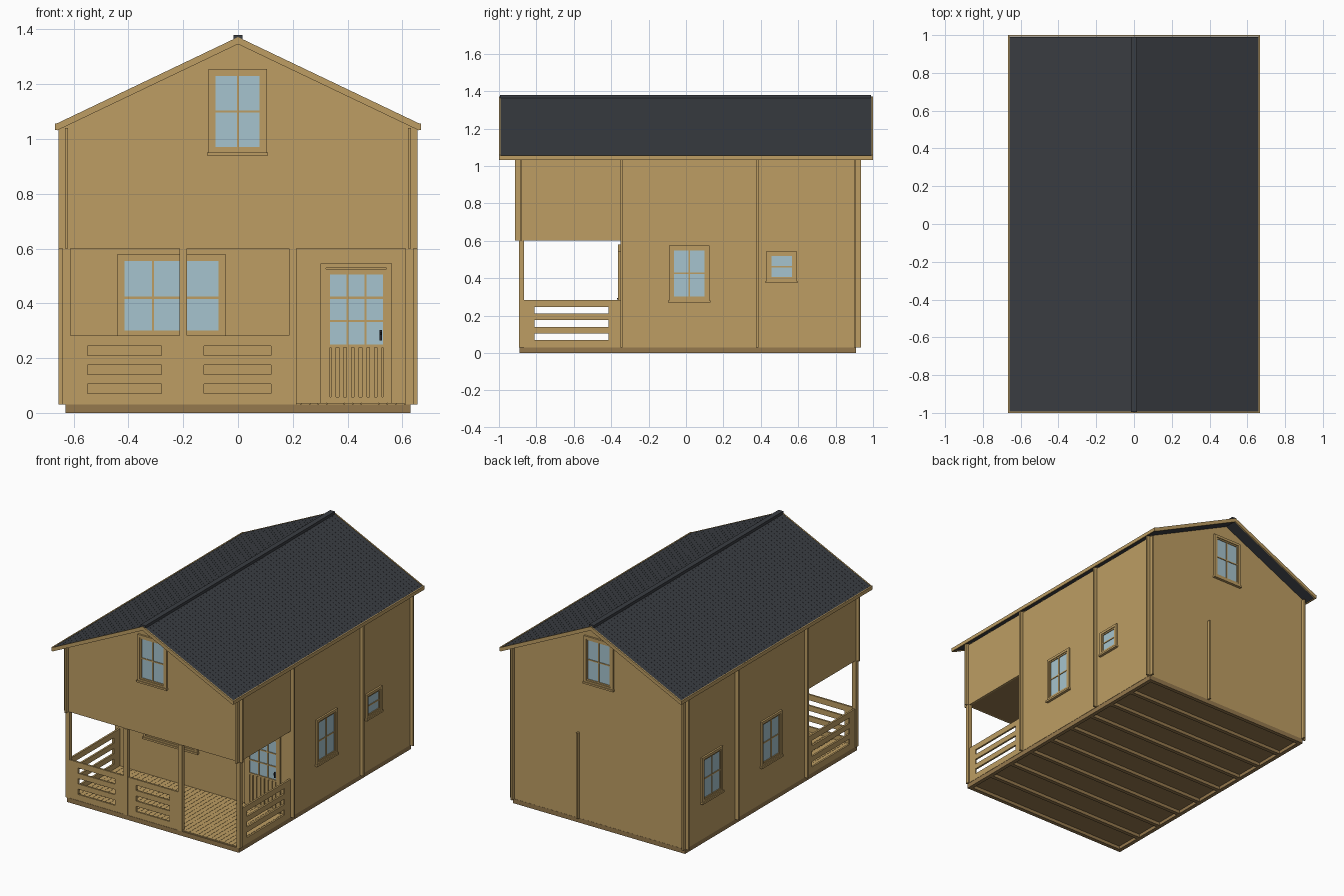
import bpy, bmesh

if "Cube" in bpy.data.objects:
    bpy.data.objects.remove(bpy.data.objects["Cube"])

def material(name, rgb):
    m = bpy.data.materials.new(name)
    m.diffuse_color = (*rgb, 1)
    m.use_nodes = True
    m.node_tree.nodes["Principled BSDF"].inputs["Base Color"].default_value = m.diffuse_color
    return m

WOOD = material("wood", (0.51, 0.34, 0.125))
BASE = material("base_timber", (0.30, 0.19, 0.075))
ROOF = material("roof_felt", (0.042, 0.047, 0.055))
GLASS = material("glass", (0.38, 0.55, 0.62))
METAL = material("dark_metal", (0.02, 0.02, 0.025))

def prisms(name, items, mat):
    """One object from (xz outline, y0, y1) prisms."""
    bm = bmesh.new()
    for pts, y0, y1 in items:
        a = [bm.verts.new((x, y0, z)) for x, z in pts]
        b = [bm.verts.new((x, y1, z)) for x, z in pts]
        bm.faces.new(a)
        bm.faces.new(b[::-1])
        n = len(pts)
        for i in range(n):
            j = (i + 1) % n
            bm.faces.new((a[j], a[i], b[i], b[j]))
    bmesh.ops.recalc_face_normals(bm, faces=bm.faces)
    me = bpy.data.meshes.new(name)
    bm.to_mesh(me)
    bm.free()
    me.materials.append(mat)
    ob = bpy.data.objects.new(name, me)
    bpy.context.collection.objects.link(ob)
    return ob

def boxes(name, items, mat):
    """One object from (x0, x1, y0, y1, z0, z1) boxes."""
    return prisms(name, [([(x0, z0), (x1, z0), (x1, z1), (x0, z1)], y0, y1)
                         for x0, x1, y0, y1, z0, z1 in items], mat)

RIDGE, SLOPE = 1.37, 0.477

def chevron(half, drop, thick):
    top = [(x, RIDGE - drop - SLOPE * abs(x)) for x in (-half, 0, half)]
    return top + [(x, z - thick) for x, z in reversed(top)]

def on_wall(axis, sign, plane, u0, u1, d0, d1, z0, z1):
    a, b = sorted((plane + sign * d0, plane + sign * d1))
    return (u0, u1, a, b, z0, z1) if axis == 'y' else (a, b, u0, u1, z0, z1)

def frame(place, u0, u1, z0, z1, w, d):
    return [place(u0, u0 + w, 0, d, z0, z1), place(u1 - w, u1, 0, d, z0, z1),
            place(u0 + w, u1 - w, 0, d, z0, z0 + w), place(u0 + w, u1 - w, 0, d, z1 - w, z1)]

def window(name, axis, sign, plane, u0, u1, z0, z1, vbars, hbars, sill=True):
    place = lambda *a: on_wall(axis, sign, plane, *a)
    bits = frame(place, u0, u1, z0, z1, 0.017, 0.012)
    bits += frame(place, u0 + 0.016, u1 - 0.016, z0 + 0.016, z1 - 0.016, 0.01, 0.007)
    bits += [place(u - 0.004, u + 0.004, 0, 0.006, z0 + 0.02, z1 - 0.02) for u in vbars]
    bits += [place(u0 + 0.02, u1 - 0.02, 0, 0.006, z - 0.004, z + 0.004) for z in hbars]
    if sill:
        bits.append(place(u0 - 0.005, u1 + 0.005, 0, 0.018, z0 - 0.006, z0 + 0.006))
    boxes(name + "_frame", bits, WOOD)
    boxes(name + "_glass", [place(u0 + 0.018, u1 - 0.018, -0.005, 0.002,
                                  z0 + 0.018, z1 - 0.018)], GLASS)

# Base frame with floor joists running across
base = [(-0.63, 0.63, y - 0.013, y + 0.013, 0, 0.03)
        for y in [-0.877 + i * 1.774 / 9 for i in range(10)]]
base += [(s * 0.617 - 0.013, s * 0.617 + 0.013, -0.864, 0.884, 0, 0.03) for s in (-1, 1)]
boxes("base_joists", base, BASE)

# Floor boards and loft floor
PITCH = 0.0315
boxes("floor_boards", [(-0.62 + i * PITCH, -0.62 + (i + 1) * PITCH - 0.0015, -0.885, 0.9, 0.026, 0.036)
                       for i in range(39)], WOOD)
boxes("subfloor", [(-0.615, 0.615, -0.87, 0.89, 0.022, 0.028)], BASE)
boxes("loft_floor", [(-0.622, 0.622, -0.878, 0.9, 0.6, 0.615)], BASE)

# Cross walls with gable tops, ends crossing past the side walls
def gable(zb):
    h = 0.655
    ze = RIDGE - 0.02 - SLOPE * h
    return [(-h, zb), (h, zb), (h, ze), (0, RIDGE - 0.02), (-h, ze)]

prisms("front_gable_wall", [(gable(0.6), -0.888, -0.876)], WOOD)
prisms("porch_wall", [(gable(0.03), -0.351, -0.339)], WOOD)
prisms("inner_cross_wall", [(gable(0.03), 0.375, 0.387)], WOOD)
prisms("back_wall", [(gable(0.03), 0.897, 0.909)], WOOD)
boxes("inner_partition", [(0.144, 0.156, 0.38, 0.93, 0.03, 0.6)], WOOD)

# Side walls, upper part carried over the porch
walls = []
for s in (-1, 1):
    a, b = sorted((s * 0.62, s * 0.632))
    walls += [(a, b, -0.345, 0.935, 0.03, 1.04), (a, b, -0.915, -0.345, 0.6, 1.04)]
boxes("side_walls", walls, WOOD)

# Porch posts
boxes("porch_posts", [(x - 0.014, x + 0.014, -0.892, -0.866, 0.03, 0.6)
                      for x in (-0.626, -0.2, 0.2, 0.626)], WOOD)

# Slotted railings
SLATS = [(0.03, 0.07), (0.105, 0.14), (0.175, 0.21), (0.245, 0.283)]

def railing(name, axis, plane, u0, u1, s0, s1):
    place = lambda *a: on_wall(axis, 1, plane, *a)
    bits = [place(u0, s0, -0.006, 0.006, 0.03, 0.283), place(s1, u1, -0.006, 0.006, 0.03, 0.283)]
    bits += [place(s0, s1, -0.006, 0.006, a, b) for a, b in SLATS]
    boxes(name, bits, WOOD)

railing("front_railing_left", 'y', -0.882, -0.613, -0.21, -0.55, -0.28)
railing("front_railing_middle", 'y', -0.882, -0.19, 0.19, -0.125, 0.12)
railing("side_railing_left", 'x', -0.626, -0.868, -0.35, -0.81, -0.415)
railing("side_railing_right", 'x', 0.626, -0.868, -0.35, -0.81, -0.415)

# Windows
window("front_window", 'y', -1, -0.351, -0.44, -0.045, 0.275, 0.58, (-0.31, -0.205, -0.195), (0.42,))
window("front_gable_window", 'y', -1, -0.888, -0.108, 0.105, 0.945, 1.255, (0,), (1.1,))
window("back_gable_window", 'y', 1, 0.909, -0.108, 0.105, 0.945, 1.255, (0,), (1.1,))
window("right_window", 'x', 1, 0.632, -0.09, 0.125, 0.275, 0.575, (0.017,), (0.425,))
window("right_small_window", 'x', 1, 0.632, 0.43, 0.592, 0.38, 0.545, (), (0.46,))
window("left_window", 'x', -1, -0.632, -0.09, 0.125, 0.275, 0.575, (0.017,), (0.425,))
window("left_back_window", 'x', -1, -0.632, 0.53, 0.745, 0.275, 0.575, (0.637,), (0.425,))

# Door: frame, leaf, glazing bars and lower slats
door = lambda *a: on_wall('y', -1, -0.351, *a)
bits = [door(0.302, 0.322, 0, 0.012, 0.036, 0.545), door(0.542, 0.562, 0, 0.012, 0.036, 0.545),
        door(0.322, 0.542, 0, 0.012, 0.528, 0.545)]
bits += [door(0.322, 0.335, 0, 0.007, 0.036, 0.525), door(0.53, 0.542, 0, 0.007, 0.036, 0.525),
         door(0.335, 0.53, 0, 0.007, 0.505, 0.525), door(0.335, 0.53, 0, 0.007, 0.238, 0.25),
         door(0.335, 0.53, 0, 0.007, 0.036, 0.058)]
bits += [door(u - 0.004, u + 0.004, 0, 0.006, 0.25, 0.505) for u in (0.4, 0.465)]
bits += [door(0.335, 0.53, 0, 0.006, z - 0.004, z + 0.004) for z in (0.335, 0.42)]
bits += [door(0.34 + i * 0.028, 0.358 + i * 0.028, 0, 0.006, 0.058, 0.238) for i in range(7)]
boxes("door", bits, WOOD)
boxes("door_glass", [door(0.335, 0.53, -0.005, 0.002, 0.25, 0.505)], GLASS)
boxes("door_handle", [door(0.517, 0.525, 0.005, 0.01, 0.265, 0.302),
                      door(0.518, 0.524, 0.008, 0.018, 0.285, 0.295)], METAL)

# Roof: boards laid down the slope on a deck, rafters below
N = 60
step = 1.984 / N
prisms("roof_boards", [(chevron(0.66, 0, 0.01), -0.992 + i * step, -0.992 + (i + 1) * step - 0.001)
                       for i in range(N)], ROOF)
prisms("roof_deck", [(chevron(0.659, 0.002, 0.017), -0.99, 0.99)], ROOF)
prisms("rafters", [(chevron(0.615, 0.019, 0.03), y - 0.012, y + 0.012)
                   for y in [-0.8575 + i * 0.1715 for i in range(11)]], WOOD)

# Barge boards, eave boards, ridge cap
prisms("barge_boards", [(chevron(0.66, -0.002, 0.026), -1.0, -0.992),
                        (chevron(0.66, -0.002, 0.026), 0.992, 1.0)], WOOD)
boxes("eave_boards", [(-0.668, -0.66, -1, 1, 1.033, 1.057), (0.66, 0.668, -1, 1, 1.033, 1.057)], WOOD)
boxes("ridge_cap", [(-0.017, 0.017, -0.995, 0.99, 1.362, 1.38)], ROOF)
